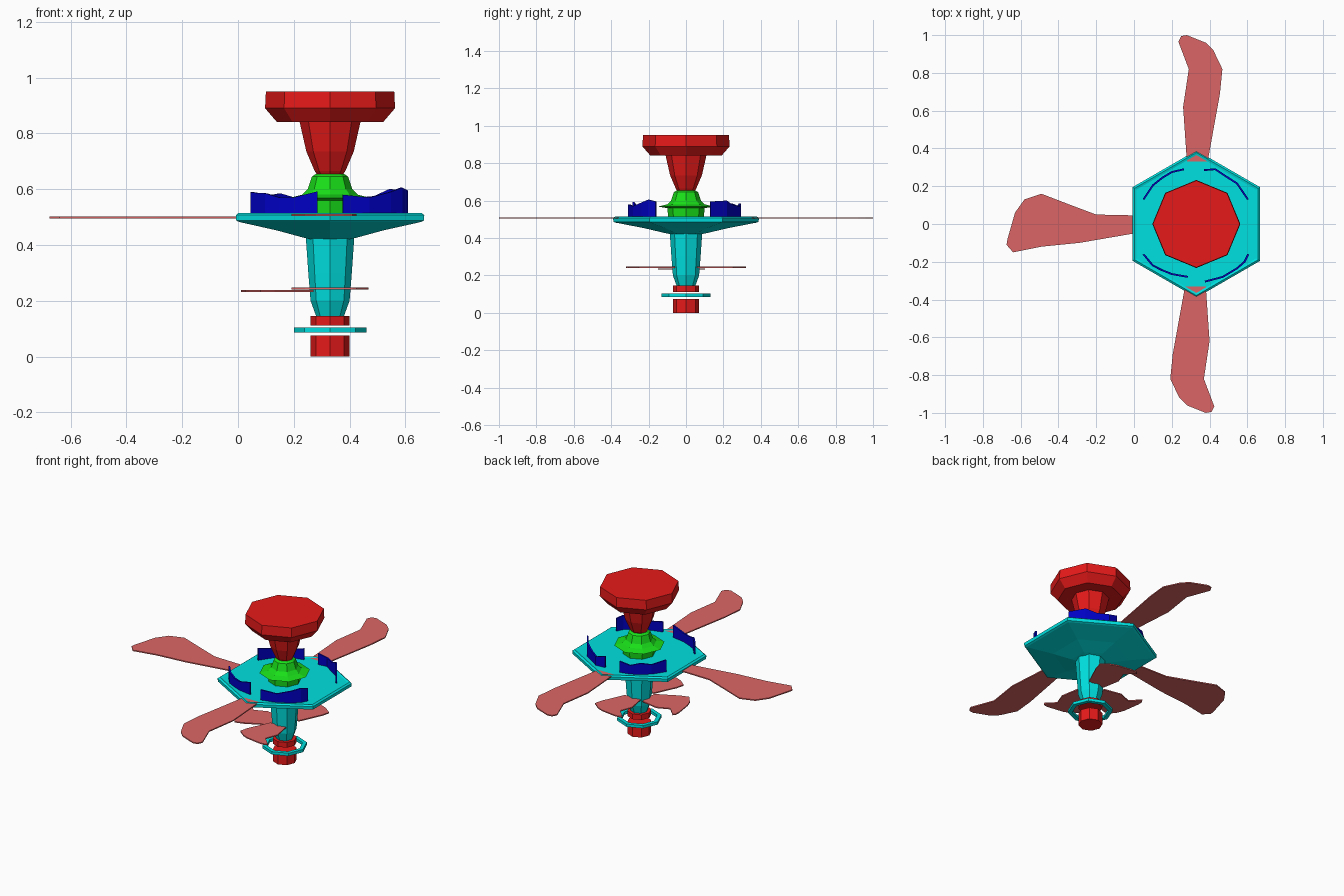
import bpy, bmesh, math
from mathutils import Vector

if "Cube" in bpy.data.objects:
    bpy.data.objects.remove(bpy.data.objects["Cube"])

AX = 0.33  # x of the main axis


def material(name, rgb):
    m = bpy.data.materials.new(name)
    m.diffuse_color = (*rgb, 1)
    m.use_nodes = True
    m.node_tree.nodes["Principled BSDF"].inputs["Base Color"].default_value = m.diffuse_color
    return m


RED = material("red", (0.8, 0.01, 0.01))
PINK = material("faded_red", (0.72, 0.13, 0.13))
TEAL = material("teal", (0.0, 0.75, 0.75))
GREEN = material("green", (0.01, 0.75, 0.01))
BLUE = material("blue", (0.0, 0.0, 0.55))


def finish(name, bm, mat):
    bmesh.ops.recalc_face_normals(bm, faces=bm.faces)
    me = bpy.data.meshes.new(name)
    bm.to_mesh(me)
    bm.free()
    me.materials.append(mat)
    ob = bpy.data.objects.new(name, me)
    bpy.context.collection.objects.link(ob)
    return ob


def lathe(name, profile, mat, sides=8, turn=0.0, ring=False):
    """Turn (radius, z) points about the axis; capped, or closed as a ring."""
    bm = bmesh.new()
    loops = []
    for r, z in profile:
        loops.append([bm.verts.new((AX + r * math.cos(turn + math.tau * i / sides),
                                    r * math.sin(turn + math.tau * i / sides), z))
                      for i in range(sides)])
    pairs = list(zip(loops, loops[1:]))
    if ring:
        pairs.append((loops[-1], loops[0]))
    else:
        bm.faces.new(loops[0])
        bm.faces.new(loops[-1])
    for a, b in pairs:
        for i in range(sides):
            j = (i + 1) % sides
            bm.faces.new((a[i], a[j], b[j], b[i]))
    return finish(name, bm, mat)


def plate(name, outline, z, mat, thick=0.007):
    """Flat plate from an xy outline."""
    bm = bmesh.new()
    face = bm.faces.new([bm.verts.new((x, y, z)) for x, y in outline])
    ext = bmesh.ops.extrude_face_region(bm, geom=[face])
    verts = [g for g in ext["geom"] if isinstance(g, bmesh.types.BMVert)]
    bmesh.ops.translate(bm, verts=verts, vec=(0, 0, thick))
    return finish(name, bm, mat)


def fin(name, points, mat, z0=0.515, thick=0.01):
    """Thin upright curved strip with a wavy top edge; points are (x, y, top z)."""
    bm = bmesh.new()
    rows = []
    for x, y, z in points:
        d = Vector((x - AX, y, 0)).normalized() * thick / 2
        p = Vector((x, y, 0))
        rows.append([bm.verts.new((q.x, q.y, h)) for q, h in
                     ((p - d, z0), (p + d, z0), (p + d, z), (p - d, z))])
    bm.faces.new(rows[0])
    bm.faces.new(rows[-1])
    for a, b in zip(rows, rows[1:]):
        for i in range(4):
            j = (i + 1) % 4
            bm.faces.new((a[i], a[j], b[j], b[i]))
    return finish(name, bm, mat)


# Bottom knob and collar
lathe("bottom_knob", [(0.07, 0), (0.07, 0.075)], RED)
lathe("lower_collar", [(0.07, 0.112), (0.07, 0.145)], RED)

# Ring around the collar gap
lathe("lower_ring", [(0.13, 0.086), (0.13, 0.104), (0.105, 0.104), (0.105, 0.086)],
      TEAL, ring=True)

# Stem and hexagonal deck
lathe("stem", [(0.05, 0.145), (0.07, 0.20), (0.078, 0.30), (0.087, 0.43)], TEAL)
lathe("deck", [(0.08, 0.42), (0.11, 0.426), (0.22, 0.452), (0.375, 0.482),
               (0.388, 0.487), (0.39, 0.507), (0.378, 0.515), (0.365, 0.511)],
      TEAL, sides=6, turn=math.pi / 2)

# Green collar with a thin flange
lathe("upper_collar", [(0.095, 0.511), (0.10, 0.56), (0.148, 0.568), (0.10, 0.58),
                       (0.08, 0.60), (0.065, 0.645), (0.05, 0.655)], GREEN)

# Flared neck and head
lathe("neck", [(0.045, 0.65), (0.055, 0.665), (0.085, 0.735), (0.11, 0.845)], RED)
lathe("head", [(0.19, 0.84), (0.233, 0.89), (0.23, 0.95)], RED)

# Large blades: two opposite curved ones and a broad one at the left
curved = [(-0.05, 0.33), (-0.07, 0.62), (-0.04, 0.82), (-0.095, 0.965), (-0.08, 0.995),
          (-0.05, 1.0), (0.05, 0.96), (0.09, 0.92), (0.138, 0.82), (0.125, 0.69),
          (0.06, 0.33)]
broad = [(0.03, 0.045), (-0.20, 0.05), (-0.36, 0.11), (-0.49, 0.16), (-0.58, 0.13),
         (-0.63, 0.06), (-0.67, -0.08), (-0.675, -0.11), (-0.64, -0.15),
         (-0.49, -0.12), (-0.29, -0.10), (0.03, -0.045)]
plate("large_blade_left", broad, 0.495, PINK)
for label, s in (("back", 1), ("front", -1)):
    plate("large_blade_" + label, [(AX + s * u, s * v) for u, v in curved], 0.504, PINK)

# Small blades: the curved shape shortened
short = [(u, 0.06 + (v - 0.33) * 0.388) for u, v in curved]
for label, s in (("back", 1), ("front", -1)):
    plate("small_blade_" + label, [(AX + s * u, s * v) for u, v in short], 0.24, PINK)
plate("small_blade_left", [(AX - v, -u * 1.08) for u, v in short], 0.231, PINK)

# Blue fins standing on the deck
fin("fin_back_left", [(0.05, 0.13, 0.59), (0.10, 0.205, 0.575), (0.15, 0.245, 0.585),
                      (0.20, 0.275, 0.57), (0.265, 0.29, 0.585)], BLUE)
fin("fin_back_right", [(0.37, 0.285, 0.585), (0.43, 0.29, 0.57), (0.49, 0.25, 0.575),
                       (0.545, 0.215, 0.60), (0.603, 0.13, 0.595)], BLUE)
fin("fin_front_right", [(0.605, -0.16, 0.595), (0.585, -0.20, 0.605), (0.545, -0.235, 0.59),
                        (0.47, -0.28, 0.57), (0.375, -0.305, 0.58)], BLUE)
fin("fin_front_left", [(0.05, -0.16, 0.588), (0.10, -0.22, 0.585), (0.15, -0.245, 0.57),
                       (0.20, -0.265, 0.57), (0.285, -0.28, 0.592)], BLUE)
